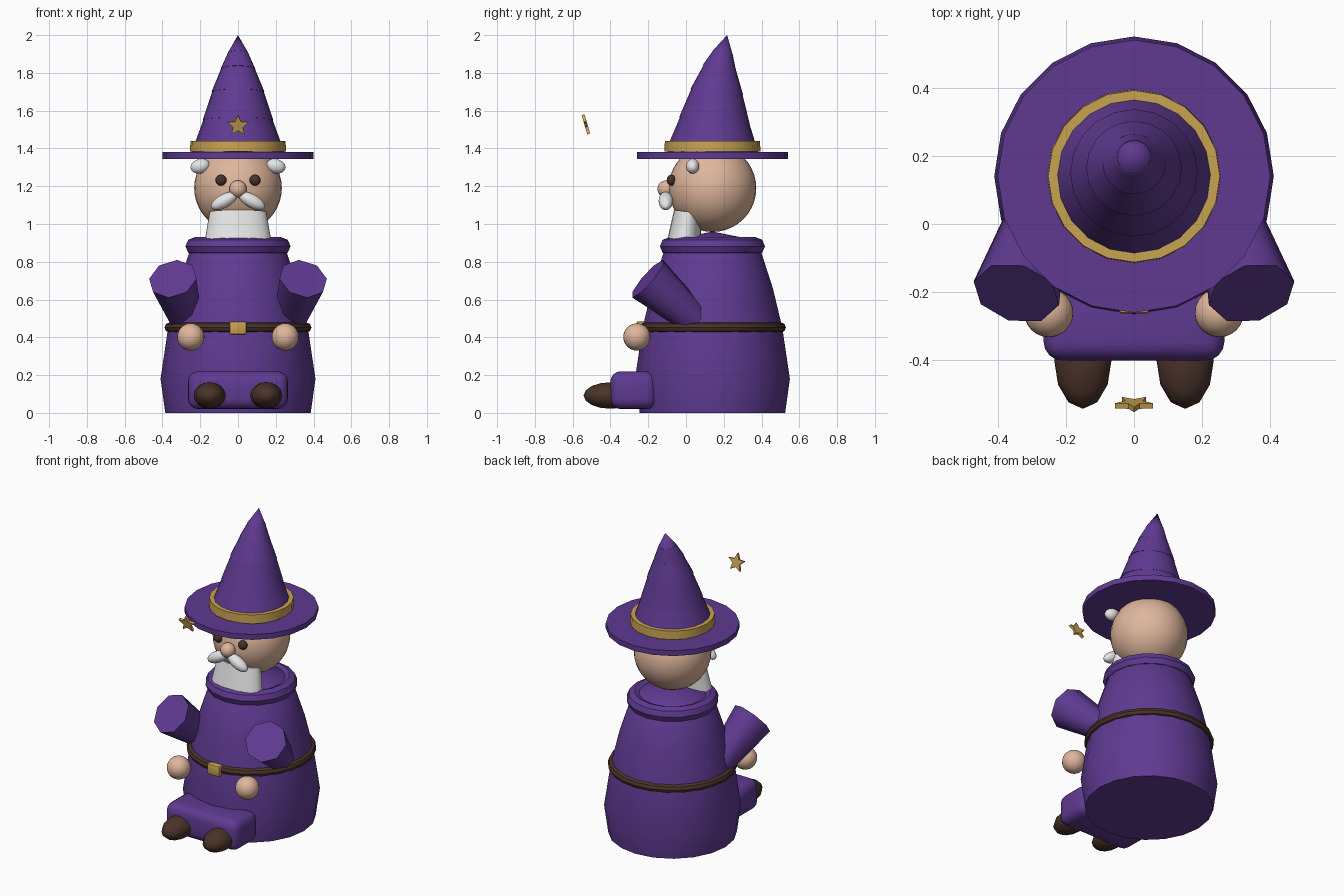
import bpy, bmesh, math
from mathutils import Vector, Matrix

if "Cube" in bpy.data.objects:
    bpy.data.objects.remove(bpy.data.objects["Cube"], do_unlink=True)

CY = 0.14  # y of the main body axis


def material(name, rgb):
    m = bpy.data.materials.new(name)
    m.use_nodes = True
    m.diffuse_color = (*rgb, 1)
    bsdf = m.node_tree.nodes["Principled BSDF"]
    bsdf.inputs["Base Color"].default_value = (*rgb, 1)
    bsdf.inputs["Roughness"].default_value = 0.8
    return m


purple = material("purple cloth", (0.115, 0.042, 0.285))
gold = material("gold", (0.58, 0.37, 0.085))
skin = material("skin", (0.74, 0.47, 0.33))
white = material("white hair", (0.84, 0.84, 0.85))
brown = material("dark brown leather", (0.068, 0.033, 0.022))


def finish(name, bm, mat, angle=40):
    bmesh.ops.recalc_face_normals(bm, faces=bm.faces)
    mesh = bpy.data.meshes.new(name)
    bm.to_mesh(mesh)
    bm.free()
    mesh.materials.append(mat)
    ob = bpy.data.objects.new(name, mesh)
    bpy.context.collection.objects.link(ob)
    bpy.ops.object.select_all(action='DESELECT')
    ob.select_set(True)
    bpy.context.view_layer.objects.active = ob
    if angle:
        bpy.ops.object.shade_smooth_by_angle(angle=math.radians(angle))
    return ob


def ball(name, loc, size, mat, tilt=0, segs=24, rings=16):
    # ellipsoid with half sizes, tilted about the y axis
    bm = bmesh.new()
    bmesh.ops.create_uvsphere(bm, u_segments=segs, v_segments=rings, radius=1)
    bm.transform(Matrix.Translation(loc) @ Matrix.Rotation(tilt, 4, 'Y')
                 @ Matrix.Diagonal((*size, 1)))
    return finish(name, bm, mat, 70)


def cone(name, start, end, r1, r2, mat, segs=20, angle=40):
    # closed frustum running from start to end
    a, b = Vector(start), Vector(end)
    bm = bmesh.new()
    bmesh.ops.create_cone(bm, cap_ends=True, segments=segs, radius1=r1,
                          radius2=r2, depth=(b - a).length)
    turn = (b - a).to_track_quat('Z', 'Y').to_matrix().to_4x4()
    bm.transform(Matrix.Translation((a + b) / 2) @ turn)
    return finish(name, bm, mat, angle)


def lathe(name, profile, mat, segs=20, closed=False):
    # revolve (radius, z) points about the body axis
    bm = bmesh.new()
    pts = [bm.verts.new((0, -r, z)) for r, z in profile]
    count = len(pts) if closed else len(pts) - 1
    edges = [bm.edges.new((pts[i], pts[(i + 1) % len(pts)])) for i in range(count)]
    bmesh.ops.spin(bm, geom=pts + edges, cent=(0, 0, 0), axis=(0, 0, 1),
                   angle=math.tau, steps=segs)
    bmesh.ops.remove_doubles(bm, verts=bm.verts, dist=0.0005)
    bmesh.ops.translate(bm, verts=bm.verts, vec=(0, CY, 0))
    return finish(name, bm, mat)


def ring(name, z, major, minor, mat, segs, sides=8):
    turns = [math.tau * i / sides for i in range(sides)]
    profile = [(major + minor * math.cos(t), z + minor * math.sin(t)) for t in turns]
    ob = lathe(name, profile, mat, segs, closed=True)
    ob.data.shade_smooth()
    return ob


def box(name, loc, size, bevel, mat, segs=3):
    bm = bmesh.new()
    bmesh.ops.create_cube(bm, size=1)
    bm.transform(Matrix.Translation(loc) @ Matrix.Diagonal((*size, 1)))
    bmesh.ops.bevel(bm, geom=bm.edges[:], offset=bevel, segments=segs,
                    profile=0.5, affect='EDGES')
    return finish(name, bm, mat)


# Robe, collar and belt
lathe("robe", [(0, 0), (0.385, 0), (0.41, 0.18), (0.37, 0.45), (0.32, 0.66),
               (0.255, 0.86), (0.2, 0.92), (0, 0.96)], purple)
ring("collar", 0.882, 0.23, 0.048, purple, 16)
ring("belt", 0.452, 0.362, 0.027, brown, 24)
box("belt_buckle", (0, -0.24, 0.45), (0.09, 0.045, 0.07), 0.01, gold, 2)

# Head and face
ball("head", (0, CY, 1.19), (0.232,) * 3, skin, segs=32, rings=20)
ball("nose", (0, -0.105, 1.185), (0.046, 0.046, 0.046), skin)

# Beard: a flattened frustum leaning back into the chin
bm = bmesh.new()
bmesh.ops.create_cone(bm, cap_ends=True, segments=20, radius1=0.177,
                      radius2=0.15, depth=0.16)
bm.transform(Matrix.Translation((0, 0, 0.985)) @ Matrix.Rotation(-0.14, 4, 'X')
             @ Matrix.Diagonal((1, 0.5, 1, 1)))
finish("beard", bm, white)

# Paired parts
for side, s in (("left", 1), ("right", -1)):
    ball(side + "_eye", (s * 0.09, -0.078, 1.232), (0.029, 0.024, 0.029), brown)
    ball(side + "_moustache", (s * 0.073, -0.107, 1.122), (0.077, 0.038, 0.036),
         white, tilt=s * 0.5)
    ball(side + "_hair_tuft", (s * 0.2, 0.035, 1.306), (0.052, 0.035, 0.038),
         white, tilt=s * 0.25)
    cone(side + "_sleeve", (s * 0.275, 0.05, 0.49), (s * 0.345, -0.203, 0.71),
         0.085, 0.13, purple, segs=8, angle=50)
    ball(side + "_hand", (s * 0.25, -0.26, 0.402), (0.072,) * 3, skin)
    ball(side + "_boot", (s * 0.15, -0.40, 0.092), (0.084, 0.142, 0.07), brown,
         segs=12, rings=8)

# Seated lap under the robe
box("lap", (0, -0.278, 0.12), (0.53, 0.245, 0.2), 0.055, purple, 4)

# Hat: brim, band and tilted tiers
cone("hat_brim", (0, CY, 1.345), (0, CY, 1.38), 0.4, 0.4, purple)
cone("hat_band", (0, CY, 1.385), (0, CY, 1.44), 0.254, 0.252, gold)
tiers = [(CY, 1.37, 0.15, 1.56, 0.25, 0.18),
         (0.15, 1.55, 0.163, 1.71, 0.187, 0.133),
         (0.163, 1.70, 0.178, 1.83, 0.14, 0.086),
         (0.177, 1.82, 0.197, 1.915, 0.092, 0.05),
         (0.195, 1.905, 0.218, 2.0, 0.055, 0)]
for i, (y0, z0, y1, z1, r0, r1) in enumerate(tiers):
    cone(f"hat_tier_{i + 1}", (0, y0, z0), (0, y1, z1), r0, r1, purple)

# Floating star in front of the hat, leaning forward
bm = bmesh.new()
points = []
for i in range(10):
    r, t = (0.059, 0.027)[i % 2], math.pi / 2 + i * math.pi / 5
    points.append(bm.verts.new((r * math.cos(t), 0, r * math.sin(t))))
face = bm.faces.new(points)
extruded = bmesh.ops.extrude_face_region(bm, geom=[face])
moved = [v for v in extruded["geom"] if isinstance(v, bmesh.types.BMVert)]
bmesh.ops.translate(bm, verts=moved, vec=(0, 0.016, 0))
bm.transform(Matrix.Translation((0, -0.536, 1.52)) @ Matrix.Rotation(0.28, 4, 'X'))
finish("star", bm, gold, 0)
